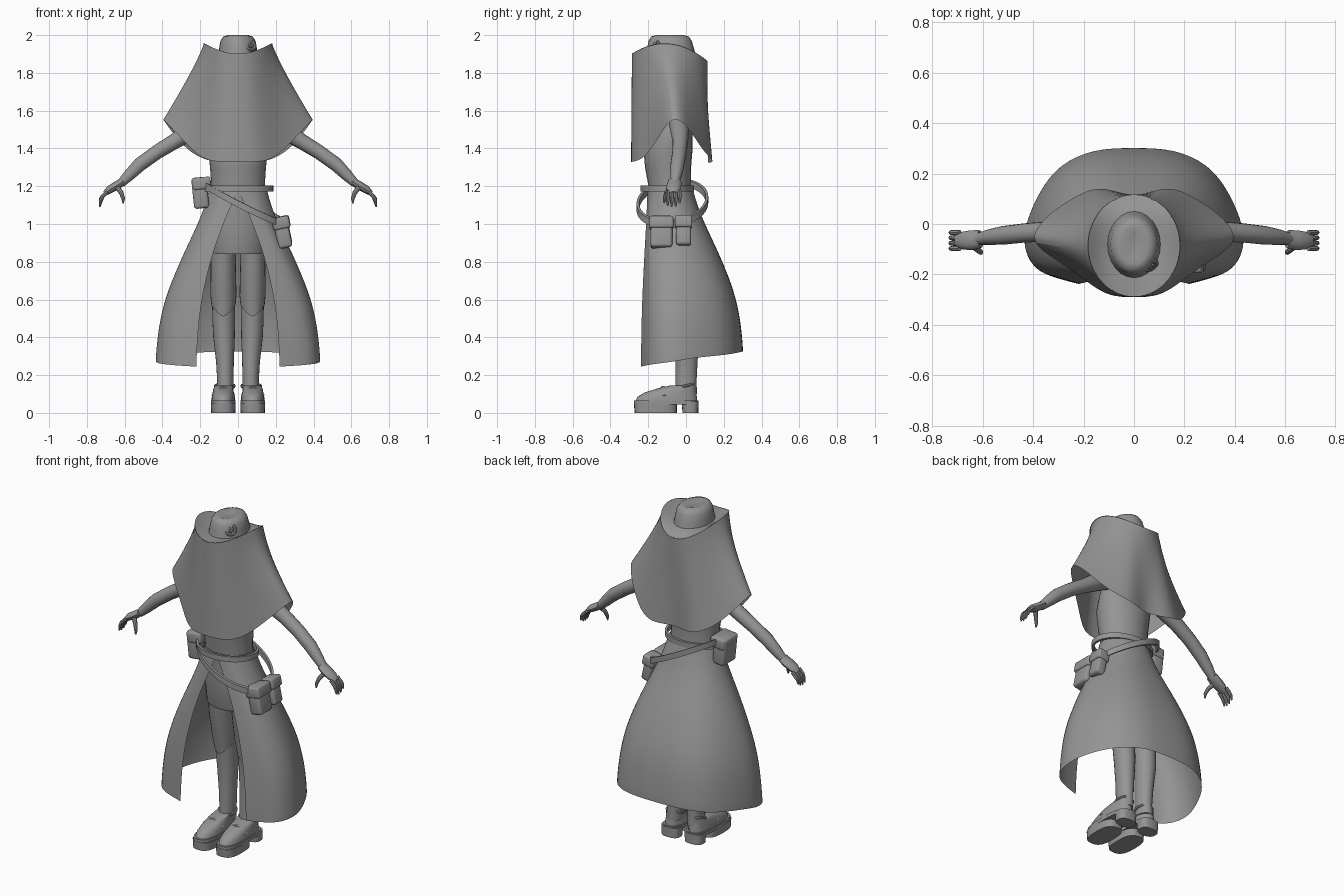
import bpy, bmesh, math
from mathutils import Vector, Matrix

if "Cube" in bpy.data.objects:
    bpy.data.objects.remove(bpy.data.objects["Cube"], do_unlink=True)

GREY = (0.3, 0.3, 0.3, 1)
mat = bpy.data.materials.new("plain grey")
mat.use_nodes = True
mat.diffuse_color = GREY
mat.node_tree.nodes["Principled BSDF"].inputs["Base Color"].default_value = GREY


def finish(name, bm, angle=40, sub=0):
    bmesh.ops.recalc_face_normals(bm, faces=bm.faces)
    mesh = bpy.data.meshes.new(name)
    bm.to_mesh(mesh)
    bm.free()
    mesh.materials.append(mat)
    ob = bpy.data.objects.new(name, mesh)
    bpy.context.collection.objects.link(ob)
    if sub:
        m = ob.modifiers.new("Subdivision", "SUBSURF")
        m.levels = m.render_levels = sub
        m.boundary_smooth = "PRESERVE_CORNERS"
    bpy.ops.object.select_all(action="DESELECT")
    bpy.context.view_layer.objects.active = ob
    ob.select_set(True)
    bpy.ops.object.shade_smooth_by_angle(angle=math.radians(angle))
    return ob


def loft(name, rings, closed=True, cap=True, loop=False, **kw):
    """Skin a list of point rings."""
    bm = bmesh.new()
    vs = [[bm.verts.new(p) for p in r] for r in rings]
    n = len(vs[0])
    pairs = list(zip(vs, vs[1:])) + ([(vs[-1], vs[0])] if loop else [])
    for a, b in pairs:
        for i in range(n if closed else n - 1):
            j = (i + 1) % n
            bm.faces.new((a[i], a[j], b[j], b[i]))
    if cap and closed and not loop:
        bm.faces.new(vs[0])
        bm.faces.new(vs[-1])
    return finish(name, bm, **kw)


def oval(z, cx, cy, rx, ry, n=24, p=2):
    """Horizontal (super)ellipse."""
    pts = []
    for i in range(n):
        a = 2 * math.pi * i / n
        c, s = math.cos(a), math.sin(a)
        pts.append(Vector((cx + rx * math.copysign(abs(c) ** (2 / p), c),
                           cy + ry * math.copysign(abs(s) ** (2 / p), s), z)))
    return pts


def stack(name, rows, p=2, **kw):
    return loft(name, [oval(*r, p=p) for r in rows], **kw)


def tube(name, pts, n=12, flat=1.0, **kw):
    """Round tube through (x, y, z, radius) points; flat widens it along y."""
    pos = [Vector(q[:3]) for q in pts]
    rings = []
    for i, q in enumerate(pts):
        t = (pos[min(i + 1, len(pos) - 1)] - pos[max(i - 1, 0)]).normalized()
        u = (Vector((0, 1, 0)) - t * t.y).normalized()
        w = t.cross(u)
        rings.append([pos[i] + q[3] * (u * math.cos(a) * flat + w * math.sin(a))
                      for a in (2 * math.pi * k / n for k in range(n))])
    return loft(name, rings, **kw)


def band(name, cx, cy, rx, ry, height, zf, thick=0.014):
    """Belt loop with a rectangular section."""
    rings = []
    for i in range(48):
        a = 2 * math.pi * i / 48
        c, s = math.cos(a), math.sin(a)
        ring = []
        for dr, dz in ((0, -1), (1, -1), (1, 1), (0, 1)):
            x, y = cx + (rx - dr * thick) * c, cy + (ry - dr * thick) * s
            ring.append(Vector((x, y, zf(x, y) + dz * height / 2)))
        rings.append(ring)
    return loft(name, rings, loop=True)


def box(name, loc, size, tilt, bevel=0.015):
    bm = bmesh.new()
    m = Matrix.Translation(loc) @ Matrix.Rotation(math.radians(tilt), 4, "Y")
    bmesh.ops.create_cube(bm, size=1, matrix=m @ Matrix.Diagonal((*size, 1)))
    bmesh.ops.bevel(bm, geom=bm.edges[:], offset=bevel, segments=3, affect="EDGES", profile=0.5)
    return finish(name, bm)


def torus(name, loc, R, r, normal, n=20):
    rot = Vector(normal).to_track_quat("Z", "Y")
    rings = []
    for i in range(n):
        a = 2 * math.pi * i / n
        ring = []
        for k in range(8):
            b = 2 * math.pi * k / 8
            d = R + r * math.cos(b)
            ring.append(Vector(loc) + rot @ Vector((d * math.cos(a), d * math.sin(a), r * math.sin(b))))
        rings.append(ring)
    return loft(name, rings, loop=True)


# Torso, neck and head
stack("torso", [(0.9, 0, -0.07, 0.14, 0.11), (1.02, 0, -0.075, 0.152, 0.12), (1.18, 0, -0.085, 0.14, 0.11),
                (1.3, 0, -0.095, 0.148, 0.122), (1.4, 0, -0.095, 0.16, 0.13), (1.5, 0, -0.07, 0.165, 0.105),
                (1.58, 0, -0.05, 0.14, 0.07), (1.62, 0, -0.05, 0.06, 0.05), (1.7, 0, -0.055, 0.045, 0.045)])
stack("head", [(1.66, 0, -0.09, 0.03, 0.04), (1.69, 0, -0.085, 0.065, 0.075), (1.76, 0, -0.08, 0.092, 0.1),
               (1.84, 0, -0.08, 0.1, 0.115), (1.91, 0, -0.08, 0.095, 0.11)])

# Hat: crown, curled brim and side knot
stack("hat_crown", [(1.885, 0, -0.082, 0.108, 0.135), (1.93, 0, -0.082, 0.1, 0.124), (1.97, 0, -0.084, 0.093, 0.114),
                    (1.992, 0, -0.085, 0.078, 0.1), (2.0, 0, -0.085, 0.055, 0.075), (1.99, 0, -0.085, 0.02, 0.045)],
      angle=60)


def brim(a, f=1.0):
    """Point on the brim at angle a from the front; f is 0 at the crown, 1 at the rim."""
    s, c = math.sin(a), math.cos(a)
    rim = 1.88 + 0.02 * c + 0.075 * s * s
    return Vector(((0.1 + 0.083 * f) * s, -0.086 - (0.125 + 0.078 * f) * c, 1.9 + (rim - 1.9) * f ** 1.5))


loft("hat_brim", [[brim(2 * math.pi * i / 48, f) for i in range(48)] for f in (0, 0.35, 0.7, 1)], cap=False)
torus("hat_knot", (0.066, -0.165, 1.945), 0.026, 0.009, (0.5, -0.8, 0.5))
torus("hat_knot_core", (0.068, -0.168, 1.947), 0.009, 0.008, (0.5, -0.8, 0.5), 12)

# Veil hanging from the brim, half hem from front to back
hem = [(0, -0.292, 1.33), (0.1, -0.288, 1.328), (0.18, -0.235, 1.34), (0.25, -0.18, 1.4), (0.33, -0.13, 1.485),
       (0.405, -0.075, 1.565), (0.39, -0.015, 1.545), (0.33, 0.045, 1.46), (0.25, 0.1, 1.375),
       (0.15, 0.152, 1.33), (0.06, 0.125, 1.325), (0, 0.112, 1.325)]
rows = []
for t in (0, 0.15, 0.35, 0.55, 0.78, 0.94, 1):
    half = []
    for i, h in enumerate(hem):
        top = brim(math.pi * i / (len(hem) - 1))
        v = top.lerp(Vector(h), t)
        v.x = top.x + (h[0] - top.x) * t ** 1.15
        half.append(v)
    rows.append(half + [Vector((-v.x, v.y, v.z)) for v in half[-2:0:-1]])
loft("veil", rows, cap=False, sub=2, angle=60)

# Open long skirt, half hem from the front edge to the back
hem = [(0.22, -0.238, 0.245), (0.31, -0.215, 0.25), (0.405, -0.18, 0.258), (0.446, -0.07, 0.27), (0.42, 0.03, 0.29),
       (0.375, 0.13, 0.3), (0.3, 0.235, 0.31), (0.16, 0.3, 0.325), (0, 0.302, 0.325)]
rows = []
for t, f in ((0, 0), (0.14, 0.13), (0.315, 0.4), (0.45, 0.6), (0.63, 0.83), (0.8, 0.95), (0.97, 1), (1, 1)):
    half = []
    for i, h in enumerate(hem):
        a = math.pi * i / (len(hem) - 1)
        top = Vector((0.157 * math.sin(a), -0.082 - 0.122 * math.cos(a), 1.18))
        v = top.lerp(Vector(h), f)
        if i < 2:
            v.x = top.x + (h[0] - top.x) * f ** 0.65
        v.z = top.z + (h[2] - top.z) * t
        half.append(v)
    rows.append(half + [Vector((-v.x, v.y, v.z)) for v in half[-2::-1]])
loft("long_skirt", rows, closed=False, sub=2, angle=60)

# Short inner skirt
stack("short_skirt", [(0.84, 0, -0.06, 0.143, 0.115), (0.855, 0, -0.06, 0.148, 0.12), (1.0, 0, -0.072, 0.155, 0.122),
                      (1.19, 0, -0.085, 0.146, 0.115)])

# Belts and pouches
band("waist_belt", 0, -0.1, 0.187, 0.142, 0.032, lambda x, y: 1.187)
band("slung_belt", 0.03, -0.072, 0.225, 0.19, 0.036,
     lambda x, y: 1.11 - 0.5 * (x - 0.03) + 0.1 * (y + 0.07))
for name, loc, size, tilt in (("front_pouch", (0.236, -0.13, 0.955), (0.075, 0.115, 0.165), -12),
                              ("rear_pouch", (0.245, -0.013, 0.96), (0.06, 0.08, 0.15), -12),
                              ("right_pouch", (-0.2, -0.09, 1.165), (0.08, 0.125, 0.165), -6)):
    box(name, loc, size, tilt)
    x, y, z = loc
    box(name + "_flap", (x - 0.008 * (1 if x > 0 else -1), y, z + 0.05),
        (size[0] + 0.016, size[1] + 0.012, 0.065), tilt, 0.012)

for s, side in ((1, "left_"), (-1, "right_")):
    # Arm, palm, fingers and thumb
    tube(side + "arm", [(s * x, y, z, r) for x, y, z, r in (
        (0.12, -0.04, 1.56, 0.055), (0.2, -0.035, 1.525, 0.055), (0.335, -0.03, 1.438, 0.041),
        (0.43, -0.035, 1.38, 0.038), (0.52, -0.045, 1.315, 0.037), (0.575, -0.052, 1.26, 0.031),
        (0.62, -0.06, 1.215, 0.023))], n=16)
    tube(side + "palm", [(s * x, y, z, r) for x, y, z, r in (
        (0.61, -0.06, 1.225, 0.021), (0.645, -0.064, 1.202, 0.023), (0.68, -0.066, 1.182, 0.021),
        (0.705, -0.066, 1.162, 0.013))], flat=1.7)
    for k in range(4):
        y, reach = -0.097 + 0.021 * k, (0.006, 0, 0.004, 0.018)[k]
        tube(side + "finger", [(s * 0.692, y, 1.172, 0.0105), (s * 0.718, y, 1.145, 0.0105),
                               (s * 0.728, y, 1.115 + reach, 0.009), (s * 0.732, y, 1.09 + reach, 0.004)], n=8)
    tube(side + "thumb", [(s * 0.64, -0.085, 1.195, 0.014), (s * 0.618, -0.104, 1.165, 0.012),
                          (s * 0.608, -0.113, 1.135, 0.01), (s * 0.608, -0.116, 1.11, 0.004)], n=8)

    # Leg: upper cover with a pointed hem, then the shin
    thigh = stack(side + "thigh", [(0.92, s * 0.076, -0.055, 0.066, 0.09), (0.75, s * 0.078, -0.04, 0.067, 0.083),
                                   (0.62, s * 0.077, -0.02, 0.069, 0.074), (0.51, s * 0.077, -0.005, 0.064, 0.072)])
    for v in thigh.data.vertices:
        if v.co.z < 0.52:
            v.co.z += 0.06 * (abs(v.co.x - s * 0.077) / 0.064) ** 1.5
    stack(side + "shin", [(0.64, s * 0.077, -0.012, 0.06, 0.066), (0.5, s * 0.076, 0.002, 0.06, 0.066),
                          (0.4, s * 0.074, 0.008, 0.057, 0.063), (0.27, s * 0.069, 0.003, 0.047, 0.058),
                          (0.17, s * 0.067, 0.0, 0.043, 0.056), (0.1, s * 0.07, 0.0, 0.045, 0.058)])

    # Chunky shoe: sole, heel, upper, collar and strap buckle
    cx = s * 0.078
    stack(side + "sole_front", [(0, cx, -0.16, 0.064, 0.112), (0.05, cx, -0.162, 0.066, 0.114)], p=2.8)
    stack(side + "heel", [(0, cx, 0.023, 0.057, 0.042), (0.06, cx, 0.022, 0.06, 0.044)], p=2.8)
    stack(side + "sole_plate", [(0.045, cx, -0.105, 0.066, 0.17), (0.066, cx, -0.105, 0.066, 0.17)], p=2.8)
    stack(side + "shoe_upper", [(0.06, cx, -0.104, 0.062, 0.163), (0.085, cx, -0.1, 0.061, 0.158),
                                (0.108, cx, -0.083, 0.056, 0.136), (0.128, cx, -0.052, 0.052, 0.103),
                                (0.145, s * 0.072, -0.015, 0.048, 0.07)], p=2.3, angle=60)
    torus(side + "shoe_collar", (s * 0.07, -0.004, 0.142), 0.05, 0.008, (0, -0.25, 1))
    torus(side + "buckle", (cx, -0.138, 0.122), 0.024, 0.007, (0, -0.45, 1))
    tube(side + "strap", [(cx - 0.056, -0.115, 0.09, 0.008), (cx - 0.035, -0.12, 0.122, 0.009),
                          (cx, -0.122, 0.134, 0.009), (cx + 0.035, -0.12, 0.122, 0.009),
                          (cx + 0.056, -0.115, 0.09, 0.008)], n=8, flat=1.5)
